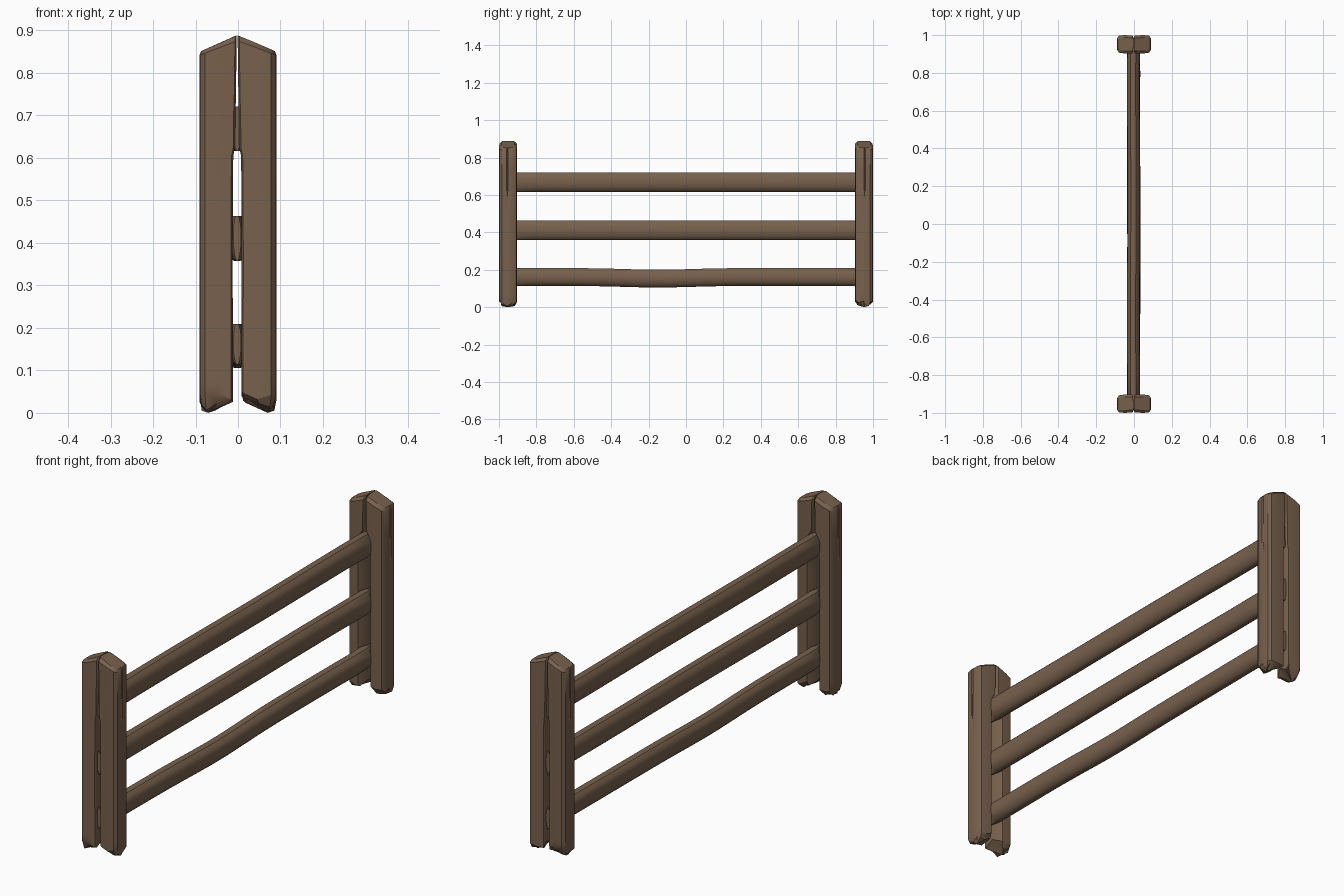
import bpy, bmesh, math, random

if "Cube" in bpy.data.objects:
    bpy.data.objects.remove(bpy.data.objects["Cube"])

random.seed(7)
wood = bpy.data.materials.new("weathered_wood")
wood.diffuse_color = (0.188, 0.12, 0.074, 1)
wood.use_nodes = True
wood.node_tree.nodes["Principled BSDF"].inputs["Base Color"].default_value = wood.diffuse_color


def finish(bm, name, angle):
    bmesh.ops.recalc_face_normals(bm, faces=bm.faces)
    me = bpy.data.meshes.new(name)
    bm.to_mesh(me)
    bm.free()
    me.materials.append(wood)
    for p in me.polygons:
        p.use_smooth = True
    me.set_sharp_from_angle(angle=math.radians(angle))
    ob = bpy.data.objects.new(name, me)
    bpy.context.collection.objects.link(ob)
    return ob


def bridge(bm, rings):
    n = len(rings[0])
    for a, b in zip(rings, rings[1:]):
        for i in range(n):
            j = (i + 1) % n
            bm.faces.new((a[i], a[j], b[j], b[i]))


def section(g, h, d):
    """Half-post outline: g = slit edge, h = groove edge by the rails, d = side crack depth."""
    return [(g, 0.988), (g + 0.004, 0.997), (0.045, 1.0), (0.078, 0.998),
            (0.089, 0.985), (0.091, 0.959), (0.091 - d, 0.955), (0.091, 0.951),
            (0.089, 0.922), (0.08, 0.907), (0.05, 0.903), (h + 0.004, 0.903),
            (h, 0.91), (g, 0.945)]


def half_post(side, end, name):
    bm = bmesh.new()
    shift = -0.002                      # the slit sits slightly off centre
    V = lambda x, y, z: bm.verts.new((side * x + (shift if x < 0.04 else 0), end * y, z))
    low = section(0.010, 0.027, 0.0)
    rings = []
    # broken foot: splintered core, then ragged outer edge
    core = []
    for x, y in low:
        core.append(V(0.064 + (x - 0.064) * 0.8, 0.953 + (y - 0.953) * 0.75,
                      random.uniform(0.004, 0.03) + max(0, 0.05 - x) * 0.4))
    rings.append(core)
    rings.append([V(x, y, 0.04 + random.uniform(-0.016, 0.016)) for x, y in low])
    # shaft: open slit below the top rail, closed to a crack above it
    for z, g, h, d in [(0.075, 0.010, 0.027, 0), (0.35, 0.0105, 0.027, 0),
                       (0.55, 0.010, 0.027, 0), (0.605, 0.009, 0.027, 0.003),
                       (0.625, 0.005, 0.026, 0.003), (0.71, 0.004, 0.022, 0.003),
                       (0.735, 0.003, 0.006, 0.004)]:
        rings.append([V(x, y, z) for x, y in section(g, h, d)])
    # sloped top with a softened edge
    top = section(0.0012, 0.003, 0.005)
    rings.append([V(x, y, 0.876 - 0.38 * x) for x, y in top])
    rings.append([V(x if x < 0.02 else x * 0.95, 0.953 + (y - 0.953) * 0.72,
                    0.889 - 0.41 * x) for x, y in top])
    bridge(bm, rings)
    bm.faces.new(rings[-1])
    tip = V(0.07, 0.952, 0.0)
    n = len(core)
    for i in range(n):
        bm.faces.new((core[i], core[(i + 1) % n], tip))
    finish(bm, name, 28)


for end, en in ((-1, "front"), (1, "back")):
    for side, sn in ((-1, "left"), (1, "right")):
        half_post(side, end, f"{en}_post_{sn}_half")

# rail outline: flattened split top, rounded underside (unit half height)
PROFILE = [(-0.016, 1.0), (0.012, 1.0), (0.026, 0.75), (0.0325, 0.45), (0.034, 0.0)]
PROFILE += [(0.034 * math.cos(a), -math.sin(a))
            for a in [math.radians(k) for k in range(20, 180, 20)]]
PROFILE += [(-0.034, 0.0), (-0.033, 0.45), (-0.027, 0.78)]


def rail(name, zc, half, sag):
    bm = bmesh.new()
    rings = []
    steps = [-0.986, -0.935, -0.905] + [-0.8 + 0.1 * i for i in range(17)] + [0.905, 0.935, 0.986]
    for y in steps:
        k = 0.27 if abs(y) > 0.92 else 1.0        # tongue inside the post slit
        dip = sag * math.exp(-((y + 0.15) / 0.25) ** 2)
        wob = 0.0015 * math.sin(5 * y + zc * 20) if abs(y) < 0.9 else 0
        rings.append([bm.verts.new((x * k - 0.002 + wob, y, zc - dip + z * half))
                      for x, z in PROFILE])
    bridge(bm, rings)
    bm.faces.new(rings[0])
    bm.faces.new(rings[-1])
    finish(bm, name, 30)


rail("top_rail", 0.668, 0.053, 0.0)
rail("middle_rail", 0.410, 0.053, 0.0)
rail("bottom_rail", 0.161, 0.048, 0.009)
